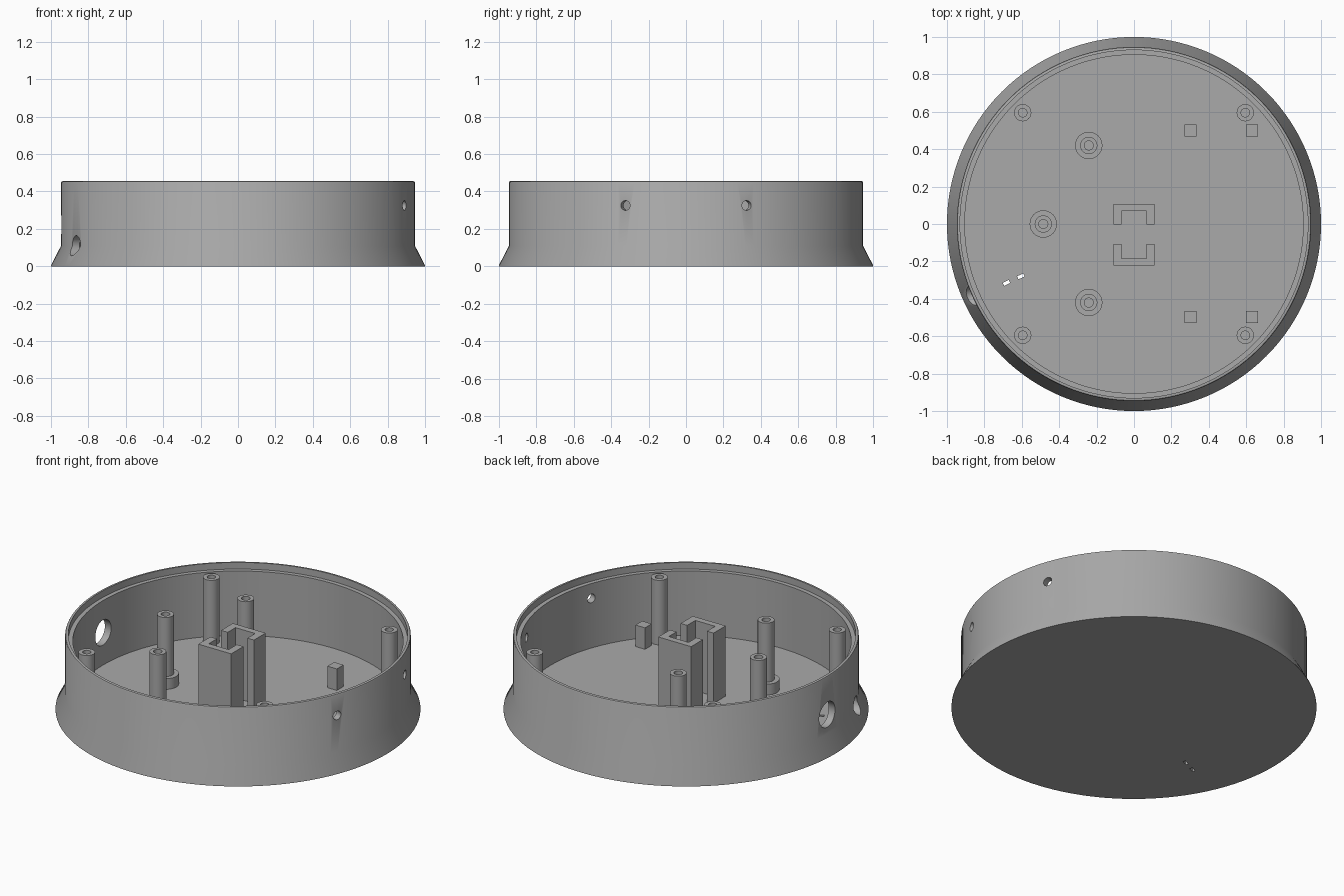
import bpy, bmesh, math
from mathutils import Matrix, Vector

if "Cube" in bpy.data.objects:
    bpy.data.objects.remove(bpy.data.objects["Cube"])

FLOOR = 0.025

grey = bpy.data.materials.new("plain grey")
grey.diffuse_color = (0.40, 0.40, 0.40, 1)
grey.use_nodes = True
grey.node_tree.nodes["Principled BSDF"].inputs["Base Color"].default_value = grey.diffuse_color


def finish(bm, name, loc=(0, 0, 0), smooth=True):
    bmesh.ops.remove_doubles(bm, verts=bm.verts, dist=1e-5)
    bmesh.ops.recalc_face_normals(bm, faces=bm.faces)
    mesh = bpy.data.meshes.new(name)
    bm.to_mesh(mesh)
    bm.free()
    mesh.materials.append(grey)
    ob = bpy.data.objects.new(name, mesh)
    ob.location = loc
    bpy.context.collection.objects.link(ob)
    if smooth:
        shade(ob)
    return ob


def shade(ob):
    bpy.ops.object.select_all(action='DESELECT')
    ob.select_set(True)
    bpy.context.view_layer.objects.active = ob
    bpy.ops.object.shade_smooth_by_angle(angle=math.radians(30))


def lathe(name, profile, steps, loc=(0, 0, 0), smooth=True):
    """Spin an (r, z) profile that starts and ends on the axis."""
    bm = bmesh.new()
    vs = [bm.verts.new((r, 0, z)) for r, z in profile]
    es = [bm.edges.new(p) for p in zip(vs, vs[1:])]
    bmesh.ops.spin(bm, geom=vs + es, cent=(0, 0, 0), axis=(0, 0, 1),
                   angle=2 * math.pi, steps=steps, use_duplicate=False)
    bmesh.ops.remove_doubles(bm, verts=bm.verts, dist=1e-5)
    bmesh.ops.dissolve_degenerate(bm, edges=bm.edges, dist=1e-5)
    return finish(bm, name, loc, smooth)


def prism(name, outline, z0, z1):
    bm = bmesh.new()
    face = bm.faces.new([bm.verts.new((x, y, z0)) for x, y in outline])
    up = bmesh.ops.extrude_face_region(bm, geom=[face])["geom"]
    bmesh.ops.translate(bm, vec=(0, 0, z1 - z0),
                        verts=[v for v in up if isinstance(v, bmesh.types.BMVert)])
    return finish(bm, name, smooth=False)


def radial_drill(angle, z, radius):
    """Cylinder cutter through the wall, pointing outward at the given angle."""
    bm = bmesh.new()
    a = math.radians(angle)
    out = Vector((math.cos(a), math.sin(a), 0))
    m = Matrix.Translation(out * 0.97 + Vector((0, 0, z))) @ out.to_track_quat('Z', 'Y').to_matrix().to_4x4()
    bmesh.ops.create_cone(bm, cap_ends=True, segments=32, radius1=radius,
                          radius2=radius, depth=0.3, matrix=m)
    return finish(bm, "drill_cutter", smooth=False)


def slot_cutter(x, y):
    bm = bmesh.new()
    m = (Matrix.Translation((x, y, 0)) @ Matrix.Rotation(math.radians(25), 4, 'Z')
         @ Matrix.Diagonal((0.036, 0.018, 0.2, 1)))
    bmesh.ops.create_cube(bm, size=1, matrix=m)
    return finish(bm, "slot_cutter", smooth=False)


# Round tray: flared foot, straight wall, stepped lip, flat floor
tray = lathe("tray_shell", [
    (0, 0), (1.0, 0), (1.0, 0.005), (0.947, 0.108), (0.947, 0.447), (0.944, 0.453),
    (0.938, 0.455), (0.93, 0.455), (0.93, 0.415), (0.905, 0.415), (0.905, FLOOR), (0, FLOOR),
], 128, smooth=False)

# Wall holes and floor slots
cutters = [radial_drill(20, 0.325, 0.026), radial_drill(-20, 0.325, 0.026),
           radial_drill(180, 0.222, 0.076), radial_drill(204, 0.11, 0.054),
           slot_cutter(-0.682, -0.315), slot_cutter(-0.605, -0.28)]
bpy.context.view_layer.objects.active = tray
for c in cutters:
    c.hide_render = True
    mod = tray.modifiers.new("cut", 'BOOLEAN')
    mod.operation, mod.solver, mod.object = 'DIFFERENCE', 'EXACT', c
    bpy.ops.object.modifier_apply(modifier=mod.name)
for c in cutters:
    bpy.data.objects.remove(c)
shade(tray)

# Four outer screw posts
for x in (-0.595, 0.595):
    for y in (-0.595, 0.595):
        lathe("screw_post", [(0, FLOOR - 0.005), (0.046, FLOOR - 0.005), (0.046, 0.415),
                             (0.023, 0.415), (0.023, 0.1), (0, 0.1)], 32, (x, y, 0))

# Three taller posts with a wide collar at the foot
for x, y in ((-0.242, 0.42), (-0.485, 0), (-0.242, -0.42)):
    lathe("collared_post", [(0, FLOOR - 0.005), (0.073, FLOOR - 0.005), (0.073, 0.09),
                            (0.046, 0.09), (0.046, 0.447), (0.024, 0.447),
                            (0.024, 0.1), (0, 0.1)], 32, (x, y, 0))

# Two facing U-shaped channels in the middle
for name, back, inner, tip in (("rear_channel", 0.108, 0.07, -0.004),
                               ("front_channel", -0.222, -0.184, -0.106)):
    prism(name, [(-0.11, back), (0.11, back), (0.11, tip), (0.066, tip), (0.066, inner),
                 (-0.066, inner), (-0.066, tip), (-0.11, tip)], FLOOR - 0.005, 0.45)

# Four short square pegs
for x in (0.302, 0.632):
    for y in (-0.497, 0.5):
        h = 0.032
        prism("square_peg", [(x - h, y - h), (x + h, y - h), (x + h, y + h), (x - h, y + h)],
              FLOOR - 0.005, 0.155)
